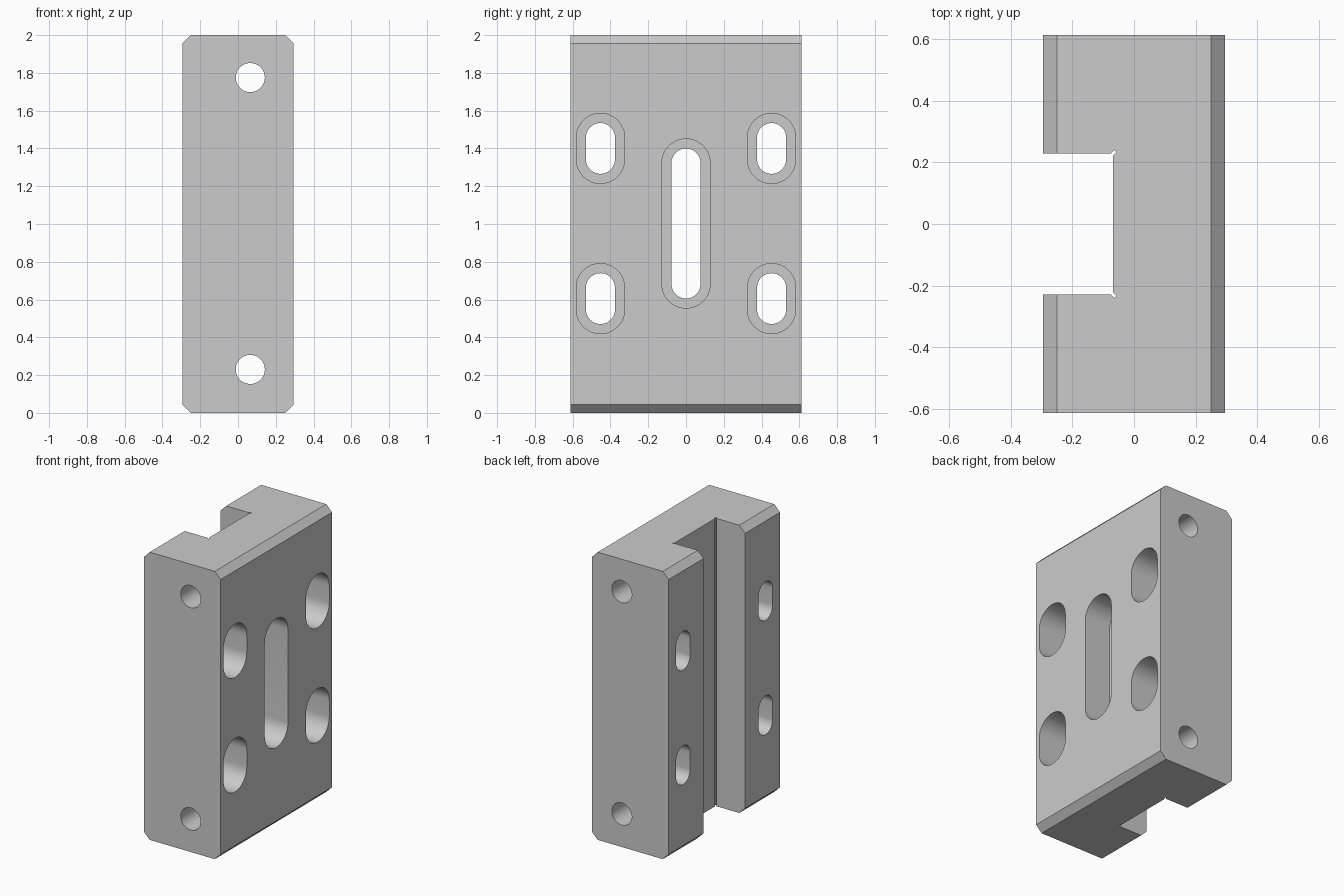
import bpy, bmesh, math
from mathutils import Vector

cube = bpy.data.objects.get("Cube")
if cube:
    bpy.data.objects.remove(cube, do_unlink=True)

HX, HY, H, CH = 0.295, 0.612, 2.0, 0.045   # half width, half depth, height, chamfer
HOLE, BORE = 0.077, 0.128                  # radii of through holes and counterbores

grey = bpy.data.materials.new("light_grey_metal")
grey.use_nodes = True
colour = (0.6, 0.6, 0.6, 1)
grey.diffuse_color = colour
grey.node_tree.nodes["Principled BSDF"].inputs["Base Color"].default_value = colour


def prism(name, outline, axis, lo, hi):
    """Extrude a 2D outline along an axis; the outline uses the other two axes in order."""
    def place(p, d):
        co = list(p)
        co.insert("xyz".index(axis), d)
        return Vector(co)
    bm = bmesh.new()
    face = bm.faces.new([bm.verts.new(place(p, lo)) for p in outline])
    new = bmesh.ops.extrude_face_region(bm, geom=[face])["geom"]
    verts = [v for v in new if isinstance(v, bmesh.types.BMVert)]
    bmesh.ops.translate(bm, verts=verts, vec=place((0, 0), hi - lo))
    bmesh.ops.recalc_face_normals(bm, faces=bm.faces)
    mesh = bpy.data.meshes.new(name)
    bm.to_mesh(mesh)
    bm.free()
    mesh.materials.append(grey)
    obj = bpy.data.objects.new(name, mesh)
    bpy.context.collection.objects.link(obj)
    return obj


def stadium(cu, cv, r, straight, n=24):
    """Round-ended slot outline, lengthened along the second axis."""
    pts = []
    for side in (1, -1):
        for i in range(n + 1):
            a = math.pi * i / n
            pts.append((cu + side * r * math.cos(a),
                        cv + side * (straight / 2 + r * math.sin(a))))
    return pts


def circle(cu, cv, r, n=48):
    return [(cu + r * math.cos(math.tau * i / n), cv + r * math.sin(math.tau * i / n))
            for i in range(n)]


# Block with chamfered long edges at top and bottom
corner = [(HX - CH, 0), (HX, CH), (HX, H - CH), (HX - CH, H)]
block = prism("mounting_block", corner + [(-x, z) for x, z in reversed(corner)], "y", -HY, HY)

# Channel with small relief notches in its inner corners
half = [(-0.4, 0.228), (-0.075, 0.228), (-0.064, 0.240), (-0.057, 0.233), (-0.068, 0.221)]
cutters = [prism("channel_cutter", half + [(x, -y) for x, y in reversed(half)], "z", -0.1, H + 0.1)]

# Counterbored slots: centre y, centre z, straight length, counterbore depth
slots = [(0, 1.0025, 0.64, 0.2)]
slots += [(y, z, 0.115, 0.3) for y in (-0.453, 0.453) for z in (0.605, 1.4)]
for y, z, straight, depth in slots:
    cutters.append(prism("slot_cutter", stadium(y, z, HOLE, straight), "x", -0.5, 0.5))
    cutters.append(prism("bore_cutter", stadium(y, z, BORE, straight), "x", HX - depth, 0.5))

# Cross holes from front to back
for z in (0.23, 1.775):
    cutters.append(prism("cross_hole_cutter", circle(0.065, z, HOLE), "y", -0.8, 0.8))

# Cut everything, then drop the cutters
bpy.ops.object.select_all(action="DESELECT")
bpy.context.view_layer.objects.active = block
block.select_set(True)
for cutter in cutters:
    cutter.hide_render = True
    mod = block.modifiers.new("cut", "BOOLEAN")
    mod.operation = "DIFFERENCE"
    mod.solver = "EXACT"
    mod.object = cutter
    bpy.ops.object.modifier_apply(modifier=mod.name)
    bpy.data.objects.remove(cutter, do_unlink=True)

bpy.ops.object.shade_smooth_by_angle(angle=math.radians(30))
